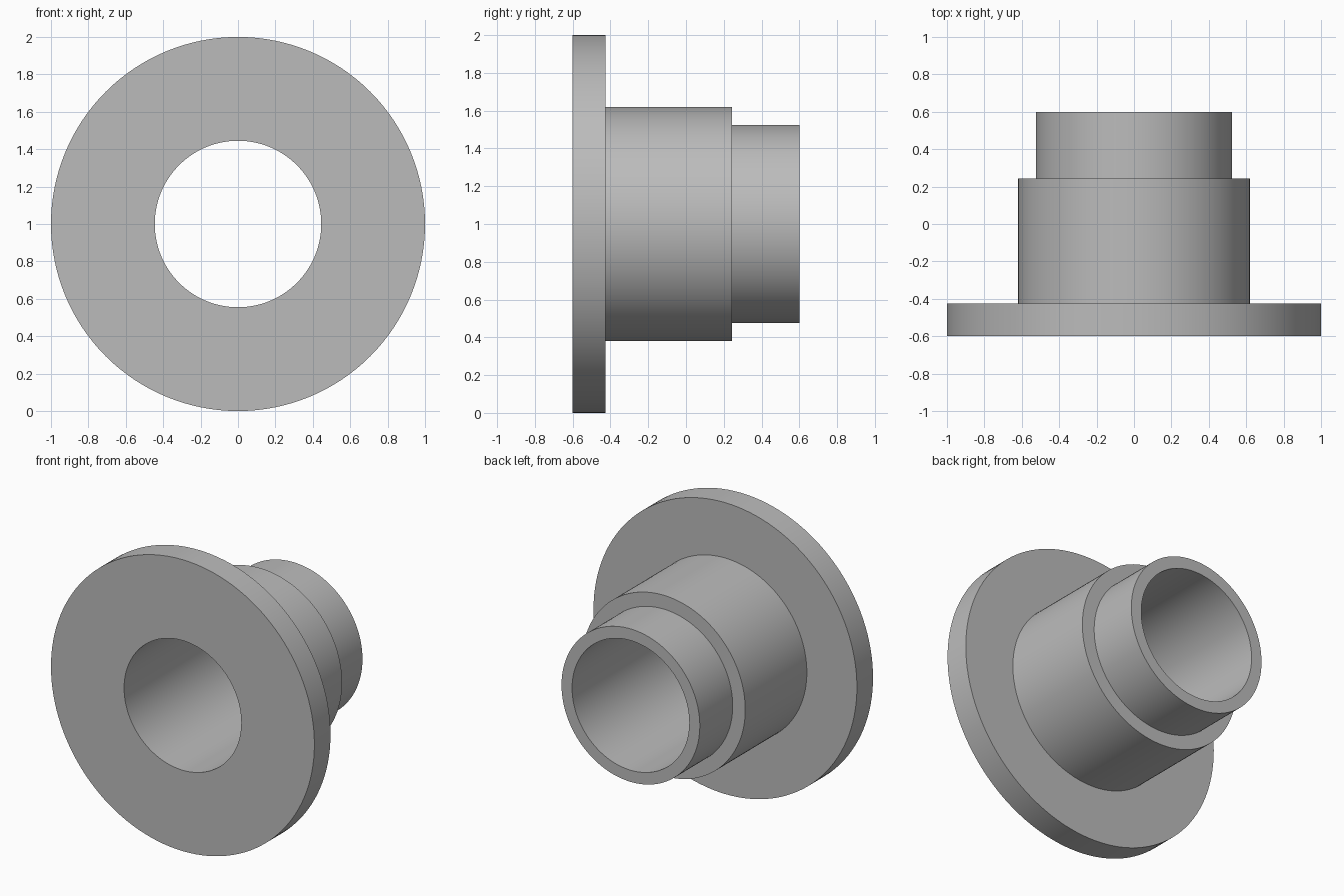
import bpy
import bmesh
import math
from mathutils import Matrix, Vector

if "Cube" in bpy.data.objects:
    bpy.data.objects.remove(bpy.data.objects["Cube"])

SEGMENTS = 128
BORE = 0.445

# Plain grey metal
grey = bpy.data.materials.new("grey_metal")
grey.use_nodes = True
colour = (0.5, 0.5, 0.5, 1)
grey.diffuse_color = colour
grey.node_tree.nodes["Principled BSDF"].inputs["Base Color"].default_value = colour

# Stepped section as (radius, y): flange, body, neck, then back through the bore
profile = [
    (BORE, -0.6), (1.0, -0.6),
    (1.0, -0.425), (0.62, -0.425),
    (0.62, 0.243), (0.525, 0.243),
    (0.525, 0.6), (BORE, 0.6),
]

# Turn the section around the horizontal axis
bm = bmesh.new()
verts = [bm.verts.new((r, y, 0)) for r, y in profile]
edges = [bm.edges.new((v, verts[(i + 1) % len(verts)])) for i, v in enumerate(verts)]
bmesh.ops.spin(bm, geom=verts + edges, cent=(0, 0, 0), axis=(0, 1, 0),
               angle=math.tau, steps=SEGMENTS, use_merge=True)
bmesh.ops.remove_doubles(bm, verts=bm.verts, dist=0.0001)
bmesh.ops.recalc_face_normals(bm, faces=bm.faces)
bmesh.ops.transform(bm, matrix=Matrix.Translation(Vector((0, 0, 1))), verts=bm.verts)

mesh = bpy.data.meshes.new("flanged_bushing")
bm.to_mesh(mesh)
bm.free()
mesh.materials.append(grey)
bushing = bpy.data.objects.new("flanged_bushing", mesh)
bpy.context.collection.objects.link(bushing)

# Smooth round walls, sharp rims
bpy.ops.object.select_all(action="DESELECT")
bushing.select_set(True)
bpy.context.view_layer.objects.active = bushing
bpy.ops.object.shade_smooth_by_angle(angle=math.radians(30))
